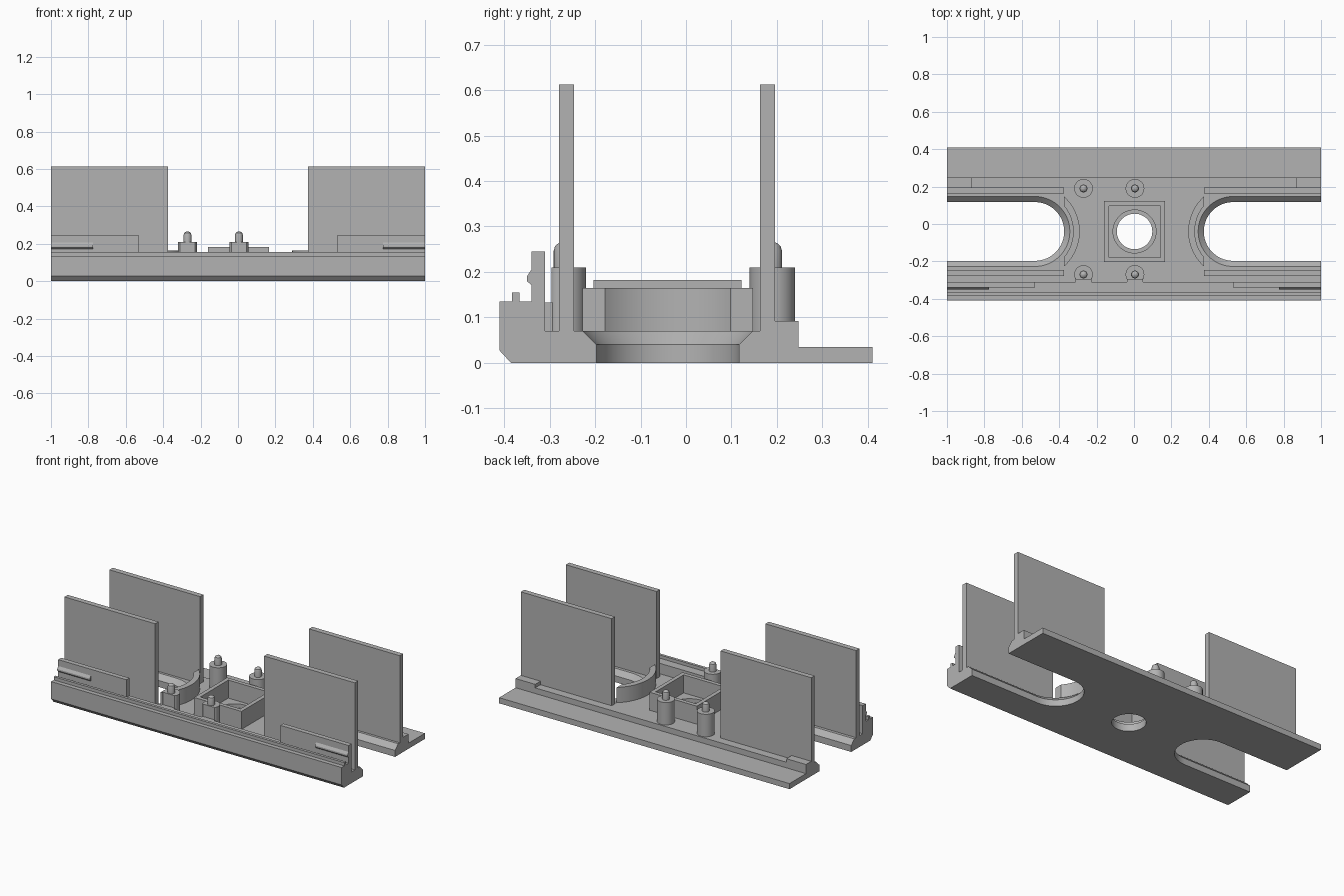
import bpy, bmesh, math

if "Cube" in bpy.data.objects:
    bpy.data.objects.remove(bpy.data.objects["Cube"])

CY = -0.04                       # centre line of the slots, box and bore
mat = bpy.data.materials.new("plain grey")
mat.diffuse_color = (0.45, 0.45, 0.45, 1)
mat.use_nodes = True
mat.node_tree.nodes["Principled BSDF"].inputs["Base Color"].default_value = mat.diffuse_color


def loft(name, rings, smooth=False):
    """Solid from matching closed rings of 3D points, capped at both ends."""
    bm = bmesh.new()
    rows = [[bm.verts.new(p) for p in r] for r in rings]
    n = len(rows[0])
    for a, b in zip(rows, rows[1:]):
        for i in range(n):
            j = (i + 1) % n
            bm.faces.new((a[i], a[j], b[j], b[i]))
    bm.faces.new(rows[0][::-1])
    bm.faces.new(rows[-1])
    bmesh.ops.recalc_face_normals(bm, faces=bm.faces)
    me = bpy.data.meshes.new(name)
    bm.to_mesh(me)
    bm.free()
    me.materials.append(mat)
    ob = bpy.data.objects.new(name, me)
    bpy.context.collection.objects.link(ob)
    if smooth:
        shade(ob)
    return ob


def shade(ob):
    bpy.ops.object.select_all(action='DESELECT')
    bpy.context.view_layer.objects.active = ob
    ob.select_set(True)
    bpy.ops.object.shade_smooth_by_angle(angle=math.radians(30))


def extrude_x(name, profile, x0, x1):
    return loft(name, [[(x, y, z) for y, z in profile] for x in (x0, x1)])


def box(name, x0, x1, y0, y1, z0, z1):
    return extrude_x(name, [(y0, z0), (y1, z0), (y1, z1), (y0, z1)], x0, x1)


def turned(name, x, y, profile, n=40, y_min=-9, smooth=False):
    """Turned solid from (radius, z) pairs, flattened at y_min."""
    ang = [2 * math.pi * i / n for i in range(n)]
    return loft(name, [[(x + r * math.cos(a), max(y + r * math.sin(a), y_min), z)
                        for a in ang] for r, z in profile], smooth)


def cut(ob, cutter):
    cutter.hide_render = True
    mod = ob.modifiers.new("cut", 'BOOLEAN')
    mod.operation, mod.solver, mod.object = 'DIFFERENCE', 'EXACT', cutter
    bpy.context.view_layer.objects.active = ob
    bpy.ops.object.modifier_apply(modifier=mod.name)
    bpy.data.objects.remove(cutter)


# Base plate with thick front rail, chamfered lower edge and thin rear flange
base = extrude_x("base_plate", [
    (-0.385, 0), (0.41, 0), (0.41, 0.035), (0.248, 0.035), (0.248, 0.07),
    (-0.31, 0.07), (-0.31, 0.135), (-0.366, 0.135), (-0.366, 0.155),
    (-0.383, 0.155), (-0.383, 0.135), (-0.41, 0.135), (-0.41, 0.027)], -1, 1)


# Open round-ended slots with a chamfered upper edge
def slot_ring(side, r, z):
    pts = [(side * (0.53 - r * math.cos(a)), CY + r * math.sin(a), z)
           for a in [math.pi * (i / 32 - 0.5) for i in range(33)]]
    return pts + [(side * 1.1, CY + r, z), (side * 1.1, CY - r, z)]


for s in (-1, 1):
    cut(base, loft("slot_cutter", [slot_ring(s, r, z) for r, z in
                                   ((0.157, -0.02), (0.157, 0.04), (0.197, 0.08))]))

# Stepped centre bore
cut(base, turned("bore_cutter", 0.003, CY, [
    (0.095, -0.02), (0.095, 0.045), (0.115, 0.045), (0.115, 0.09)], 48))
shade(base)

# Square frame around the bore
frame = box("centre_frame", -0.16, 0.166, -0.203, 0.122, 0.068, 0.182)
cut(frame, box("frame_cutter", -0.135, 0.141, -0.178, 0.097, 0.0, 0.3))

for s, tag in ((-1, "left"), (1, "right")):
    def mirrored(name, a, b, *rest):
        x0, x1 = sorted((s * a, s * b))
        return box(tag + "_" + name, x0, x1, *rest)

    # Tall upright panels
    mirrored("front_panel", 0.375, 1, -0.279, -0.246, 0.068, 0.612)
    mirrored("rear_panel", 0.375, 1, 0.163, 0.196, 0.068, 0.612)
    # Raised pads at the rear corners
    mirrored("rear_pad", 0.865, 1, 0.196, 0.248, 0.068, 0.092)
    # Clip strip with a short bulging catch at the outer end
    mirrored("clip_strip", 0.53, 1, -0.34, -0.31, 0.133, 0.245)
    x0, x1 = sorted((s * 0.775, s * 1))
    extrude_x(tag + "_catch", [(-0.339, 0.17), (-0.35, 0.18), (-0.35, 0.19),
                               (-0.339, 0.207)], x0, x1)
    # Curved guard wall at the slot end
    arc = []
    for r, d in ((0.215, 1), (0.25, -1)):
        lim = math.acos(0.165 / r)
        arc += [(s * (0.54 - r * math.cos(t)), CY + r * math.sin(t))
                for t in [d * lim * (i / 12 - 1) for i in range(25)]]
    loft(tag + "_guard_arc", [[(x, y, z) for x, y in arc] for z in (0.066, 0.165)], True)

# Four posts with round-tipped locating pins; the front two have a flat face
for y, row, flat in ((-0.27, "front", -0.296), (0.19, "rear", -9)):
    for x, col in ((-0.27, "left"), (0.005, "right")):
        turned(f"{row}_{col}_post", x, y, [(0.05, 0.068), (0.05, 0.21)], 40, flat, True)
        turned(f"{row}_{col}_pin", x, y, [
            (0.021, 0.205), (0.021, 0.247), (0.018, 0.257), (0.011, 0.263),
            (0.003, 0.266)], 24, -9, True)
        if row == "front":
            box(f"{col}_post_foot", x - 0.043, x + 0.043, -0.312, -0.29, 0.068, 0.133)
